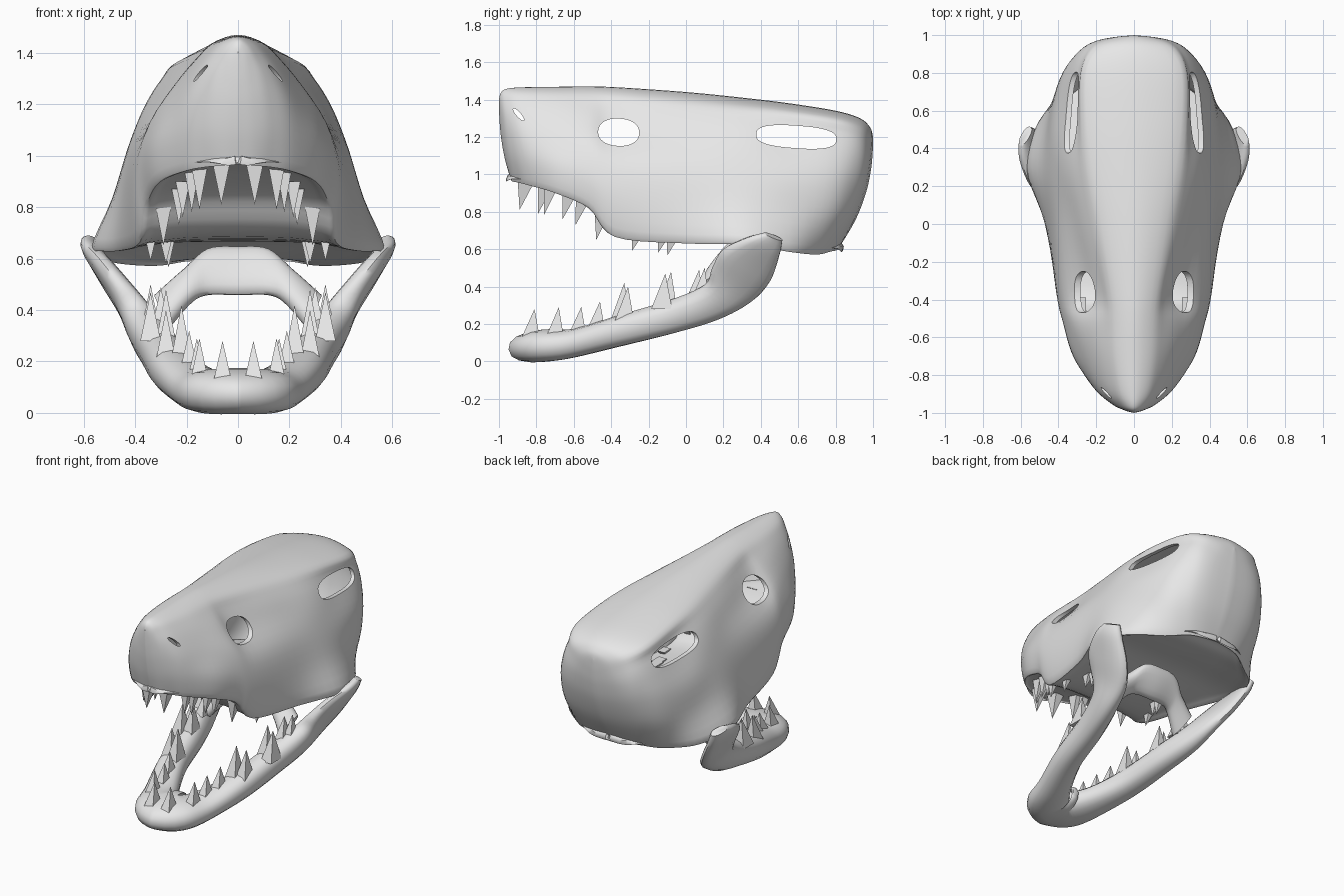
import bpy, bmesh, math
from mathutils import Vector

cube = bpy.data.objects.get("Cube")
if cube:
    bpy.data.objects.remove(cube, do_unlink=True)

bone = bpy.data.materials.new("bone_grey")
bone.use_nodes = True
bone.diffuse_color = (0.8, 0.8, 0.8, 1)
bone.node_tree.nodes["Principled BSDF"].inputs["Base Color"].default_value = (0.8, 0.8, 0.8, 1)


def make_object(name, bm):
    bmesh.ops.remove_doubles(bm, verts=bm.verts, dist=0.0005)
    bmesh.ops.recalc_face_normals(bm, faces=bm.faces)
    mesh = bpy.data.meshes.new(name)
    bm.to_mesh(mesh)
    bm.free()
    mesh.materials.append(bone)
    obj = bpy.data.objects.new(name, mesh)
    bpy.context.collection.objects.link(obj)
    return obj


def activate(obj):
    bpy.ops.object.select_all(action="DESELECT")
    obj.select_set(True)
    bpy.context.view_layer.objects.active = obj


def smooth(obj):
    activate(obj)
    bpy.ops.object.shade_smooth_by_angle(angle=math.radians(45))


def spline(points, steps):
    """Smooth curve through tuples of any length."""
    result = []
    last = len(points) - 1
    for i in range(last):
        a, b, c, d = (points[max(i - 1, 0)], points[i],
                      points[i + 1], points[min(i + 2, last)])
        for k in range(steps):
            t = k / steps
            result.append(tuple(
                q + 0.5 * t * (r - p + t * (2 * p - 5 * q + 4 * r - s + t * (3 * (q - r) + s - p)))
                for p, q, r, s in zip(a, b, c, d)))
    return result + [tuple(points[-1])]


def bridge_rings(bm, rings, closed):
    rows = [[bm.verts.new(p) for p in ring] for ring in rings]
    count = len(rows[0])
    for a, b in zip(rows, rows[1:]):
        for i in range(count if closed else count - 1):
            j = (i + 1) % count
            bm.faces.new((a[i], a[j], b[j], b[i]))
    return rows


# Skull: y at top, y at bottom, top z, bottom z, then half widths going down
LEVELS = (0.05, 0.15, 0.3, 0.5, 0.75, 1)
SKULL = [
    (-1.0, -.94, 1.40, .98, 0, 0, 0, 0, 0, 0),
    (-.99, -.93, 1.435, .97, .025, .04, .05, .06, .065, .06),
    (-.96, -.9, 1.457, .965, .045, .075, .105, .125, .135, .125),
    (-.88, -.84, 1.465, .95, .07, .115, .16, .20, .22, .21),
    (-.7, -.7, 1.468, .91, .09, .15, .21, .27, .32, .31),
    (-.52, -.52, 1.47, .83, .10, .165, .245, .33, .375, .36),
    (-.36, -.38, 1.465, .68, .12, .175, .25, .37, .41, .39),
    (0, 0, 1.44, .645, .17, .25, .32, .405, .45, .47),
    (.3, .3, 1.41, .64, .22, .30, .37, .43, .49, .57),
    (.55, .55, 1.38, .60, .25, .30, .36, .43, .46, .50),
    (.8, .7, 1.34, .585, .25, .29, .34, .385, .39, .34),
    (.93, .78, 1.3, .6, .19, .24, .28, .30, .29, .22),
    (.985, .81, 1.25, .605, .1, .14, .18, .19, .17, .12),
    (1.0, .82, 1.2, .61, 0, 0, 0, 0, 0, 0),
]


def skull_profile(station):
    y_top, y_low, top, low = station[:4]
    half = [(w, y_top + (y_low - y_top) * f ** 2.3, top + (low - top) * f)
            for f, w in zip(LEVELS, station[4:])]
    # palate closes the underside
    edge = station[-1]
    half += [(edge * k, y_low, low + edge * rise)
             for k, rise in ((.85, 0), (.5, .04), (0, .05))]
    left = [(-x, y, z) for x, y, z in reversed(half)]
    return spline(left + [(0, y_top, top)] + half, 4)


bm = bmesh.new()
bridge_rings(bm, [skull_profile(s) for s in spline(SKULL, 5)], False)
skull = make_object("skull", bm)
shell = skull.modifiers.new("shell", "SOLIDIFY")
shell.thickness = 0.025
shell.offset = -1


# Openings: rounded cutters running across the skull
def opening(name, y, z, long, tall, tilt, power):
    bm = bmesh.new()
    rings = []
    for x in (-1, 1):
        ring = []
        for i in range(32):
            a = math.tau * i / 32
            u = math.copysign(abs(math.cos(a)) ** power, math.cos(a)) * long
            v = math.copysign(abs(math.sin(a)) ** power, math.sin(a)) * tall
            ring.append((x, y + u * math.cos(tilt) - v * math.sin(tilt),
                         z + u * math.sin(tilt) + v * math.cos(tilt)))
        rings.append(ring)
    for row in bridge_rings(bm, rings, True):
        bm.faces.new(row)
    cutter = make_object(name, bm)
    cutter.hide_render = True
    cut = skull.modifiers.new(name, "BOOLEAN")
    cut.object = cutter
    cut.operation = "DIFFERENCE"
    cut.solver = "EXACT"
    return cutter


cutters = [
    opening("eye_socket_cutter", -.36, 1.225, .11, .073, -.05, .9),
    opening("temple_cutter", .59, 1.2, .215, .06, -.07, .75),
    opening("nostril_cutter", -.895, 1.32, .042, .012, -.85, 1),
]
activate(skull)
for name in [m.name for m in skull.modifiers]:
    bpy.ops.object.modifier_apply(modifier=name)
for cutter in cutters:
    bpy.data.objects.remove(cutter, do_unlink=True)
smooth(skull)


# Mirrored bars: each station is upper edge, lower edge, half thickness
def bar(name, half, power):
    mirrored = [(-s[0], *s[1:3], -s[3], *s[4:]) for s in reversed(half[1:])]
    path = spline(mirrored + half, 5)
    centres = [(Vector(s[:3]) + Vector(s[3:6])) / 2 for s in path]
    rings = []
    for i, s in enumerate(path):
        tangent = centres[min(i + 1, len(path) - 1)] - centres[max(i - 1, 0)]
        tall = (Vector(s[:3]) - Vector(s[3:6])) / 2
        side = tangent.cross(tall).normalized() * s[6]
        ring = []
        for k in range(16):
            a = math.tau * k / 16
            u, v = math.cos(a), math.sin(a)
            ring.append(centres[i] + tall * math.copysign(abs(u) ** power, u)
                        + side * math.copysign(abs(v) ** power, v))
        rings.append(ring)
    bm = bmesh.new()
    rows = bridge_rings(bm, rings, True)
    bm.faces.new(rows[0])
    bm.faces.new(rows[-1])
    smooth(make_object(name, bm))


bar("lower_jaw", [
    (0, -.77, .17, 0, -.75, 0, .19),
    (.09, -.75, .17, .08, -.73, 0, .145),
    (.17, -.6, .175, .145, -.6, .02, .11),
    (.26, -.35, .25, .24, -.35, .08, .09),
    (.32, -.08, .33, .29, -.05, .155, .08),
    (.39, .10, .41, .33, .17, .225, .07),
    (.46, .14, .50, .37, .35, .32, .055),
    (.54, .20, .60, .44, .45, .43, .045),
    (.595, .33, .66, .52, .50, .57, .035),
    (.60, .42, .685, .55, .515, .65, .025),
], .85)

bar("jaw_bridge", [
    (0, .27, .645, 0, .16, .46, .04),
    (.12, .26, .635, .12, .15, .46, .04),
    (.21, .22, .55, .19, .11, .43, .045),
    (.32, .19, .45, .27, .06, .34, .045),
], .9)


# Teeth: x, y, root z, tip z, base half width
def tooth_row(name, teeth, tip_shift):
    bm = bmesh.new()
    for x, y, root, tip, r in teeth:
        for side in (-1, 1):
            base = [bm.verts.new((side * x + i * r, y + j * r * 1.4, root))
                    for i, j in ((-1, -1), (1, -1), (1, 1), (-1, 1))]
            point = bm.verts.new((side * x, y + tip_shift, tip))
            bm.faces.new(base)
            for i in range(4):
                bm.faces.new((base[i], base[(i + 1) % 4], point))
    make_object(name, bm)


tooth_row("upper_teeth", [
    (.065, -.85, .98, .81, .036),
    (.15, -.75, .95, .79, .03),
    (.18, -.72, .94, .78, .028),
    (.215, -.62, .90, .76, .028),
    (.23, -.55, .87, .73, .028),
    (.29, -.44, .83, .65, .036),
    (.34, -.25, .70, .59, .026),
    (.28, -.11, .70, .58, .03),
    (.27, -.06, .70, .565, .03),
], -.04)

tooth_row("lower_teeth", [
    (.06, -.83, .13, .28, .034),
    (.15, -.70, .14, .29, .032),
    (.16, -.58, .15, .29, .032),
    (.19, -.48, .18, .32, .032),
    (.22, -.35, .22, .42, .038),
    (.28, -.33, .21, .40, .038),
    (.34, -.13, .28, .47, .04),
    (.28, -.10, .29, .48, .036),
    (.30, .05, .35, .49, .03),
    (.34, .08, .36, .5, .028),
], .02)
